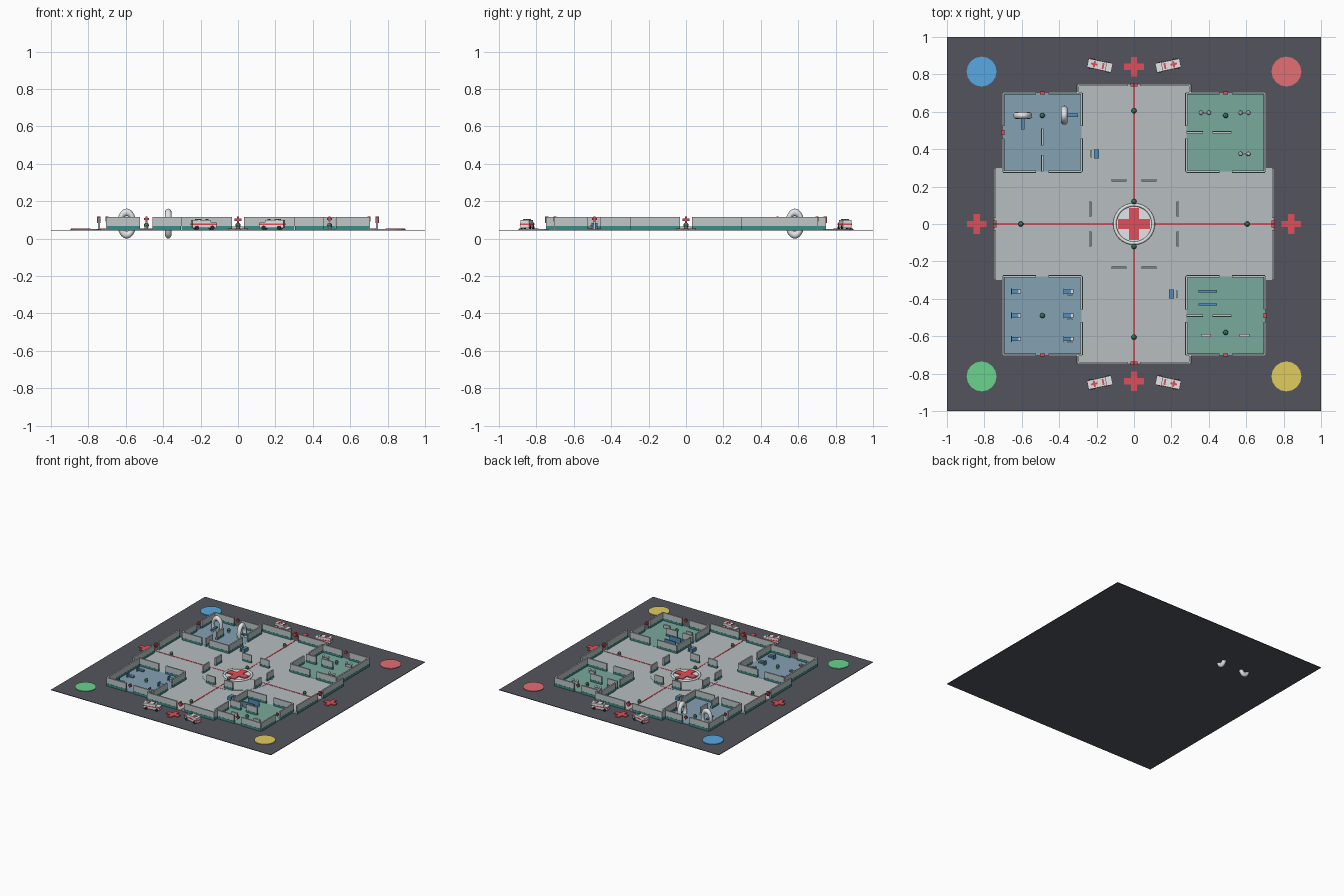
import bpy, bmesh, math
from mathutils import Matrix, Vector

if "Cube" in bpy.data.objects:
    bpy.data.objects.remove(bpy.data.objects["Cube"])

def material(name, r, g, b):
    m = bpy.data.materials.new(name)
    m.diffuse_color = tuple((c / 255) ** 2.2 for c in (r, g, b)) + (1,)
    m.use_nodes = True
    m.node_tree.nodes["Principled BSDF"].inputs["Base Color"].default_value = m.diffuse_color
    return m

DARK = material("asphalt", 84, 86, 94)
FLOOR = material("pale_floor", 182, 188, 190)
WHITE = material("white", 225, 228, 230)
WALL = material("wall_grey", 190, 198, 198)
TEAL = material("teal", 60, 140, 135)
BLUE_F = material("blue_floor", 132, 160, 178)
GREEN_F = material("green_floor", 120, 168, 155)
RED = material("red", 222, 80, 90)
BLUE = material("blue", 85, 140, 185)
LEAF = material("leaf", 70, 130, 105)
BLACK = material("rubber", 45, 47, 52)
G = 0.047          # ground top
F = 0.051          # floor top
TOP = 0.115        # wall top

def box(bm, x0, x1, y0, y1, z0, z1, mat=Matrix()):
    c = Vector(((x0 + x1) / 2, (y0 + y1) / 2, (z0 + z1) / 2))
    bmesh.ops.create_cube(bm, size=1, matrix=mat @ Matrix.Translation(c) @ Matrix.Diagonal((x1 - x0, y1 - y0, z1 - z0, 1)))

def cyl(bm, x, y, z0, z1, r, n=12, r2=None, mat=Matrix()):
    bmesh.ops.create_cone(bm, cap_ends=True, segments=n, radius1=r, radius2=r if r2 is None else r2,
                          depth=z1 - z0, matrix=mat @ Matrix.Translation((x, y, (z0 + z1) / 2)))

def ball(bm, x, y, z, r):
    bmesh.ops.create_icosphere(bm, subdivisions=2, radius=r, matrix=Matrix.Translation((x, y, z)))

def cross(bm, mat, s, w, t):
    # plus-shaped slab in the local xy plane
    for a, b in ((s, w), (w, s)):
        box(bm, -a / 2, a / 2, -b / 2, b / 2, -t / 2, t / 2, mat)

def make(name, mat, build):
    bm = bmesh.new()
    build(bm)
    me = bpy.data.meshes.new(name)
    bm.to_mesh(me)
    bm.free()
    me.materials.append(mat)
    ob = bpy.data.objects.new(name, me)
    bpy.context.collection.objects.link(ob)
    return ob

def boxes(name, mat, rows):
    return make(name, mat, lambda bm: [box(bm, *r) for r in rows])

T = Matrix.Translation
R = Matrix.Rotation
QUADS = [(sx, sy) for sx in (-1, 1) for sy in (-1, 1)]

# Ground, corridor floors, room floors
boxes("ground", DARK, [(-1, 1, -1, 1, 0.043, G)])
boxes("corridor_floor", FLOOR, [(-.3, .3, -.745, .745, G, .05), (-.745, -.3, -.3, .3, G, .05), (.3, .745, -.3, .3, G, .05)])
for sx, side, mat in ((-1, "left", BLUE_F), (1, "right", GREEN_F)):
    boxes(side + "_room_floors", mat, [(sx * .49 - .21, sx * .49 + .21, sy * .49 - .21, sy * .49 + .21, G, F) for sy in (-1, 1)])

# Coloured corner pads
for name, x, y, c in (("blue", -1, 1, (88, 168, 225)), ("red", 1, 1, (226, 110, 115)),
                      ("green", -1, -1, (105, 210, 140)), ("yellow", 1, -1, (225, 203, 95))):
    make(name + "_corner_pad", material(name + "_pad", *c), lambda bm: cyl(bm, x * .815, y * .815, G, .052, .08, 16))

# Centre lobby
make("lobby_disc", FLOOR, lambda bm: cyl(bm, 0, 0, G, .052, .265, 32))
boxes("guide_lines", RED, [(-.74, -.1, -.005, .005, F, .053), (.1, .74, -.005, .005, F, .053),
                           (-.005, .005, -.74, -.1, F, .053), (-.005, .005, .1, .74, F, .053)])
make("emblem_disc", WHITE, lambda bm: cyl(bm, 0, 0, F, .055, .1, 32))
make("lobby_cross", RED, lambda bm: cross(bm, T((0, 0, .057)), .17, .052, .008))
bpy.ops.mesh.primitive_torus_add(major_radius=.103, minor_radius=.009, major_segments=32, minor_segments=8, location=(0, 0, .055))
ring = bpy.context.object
ring.name = "lobby_ring"
ring.data.materials.append(WHITE)
bpy.ops.object.shade_smooth()

# Walls: runs as (axis, fixed coordinate, start, end)
runs = []
def gapped(axis, c, a, b, mid, gap=True):
    runs.extend([(axis, c, a, mid - .033), (axis, c, mid + .033, b)] if gap else [(axis, c, a, b)])

for sx, sy in QUADS:
    lo_x, hi_x = sorted((sx * .28, sx * .70))
    lo_y, hi_y = sorted((sy * .28, sy * .70))
    for d in (.28, .70):
        gapped("x", sy * d, lo_x, hi_x, sx * .49)
        gapped("y", sx * d, lo_y, hi_y, sy * .49, d < .5 or sx * sy < 0)
    runs.append(("y", sx * .3, *sorted((sy * .70, sy * .745))))
for s in (-1, 1):
    gapped("x", s * .743, -.3, .3, 0)
    gapped("y", s * .743, -.3, .3, 0)
    for t in (-1, 1):                       # lobby screens
        a, b = sorted((t * .04, t * .12))
        runs += [("x", s * .235, a, b), ("y", s * .235, a, b)]
# inner partitions
runs += [("y", -.49, .28, .37), ("y", -.49, .42, .51)]
for y in (.49, -.49):
    runs += [("x", y, .28, .37), ("x", y, .42, .52)]

def wall_rows(t, z0, z1):
    return [(a, b, c - t, c + t, z0, z1) if ax == "x" else (c - t, c + t, a, b, z0, z1) for ax, c, a, b in runs]

boxes("walls", WALL, wall_rows(.0055, G, TOP))
boxes("wall_skirting", TEAL, wall_rows(.0065, G, .068))

# Red crosses above doors and flat crosses outside
def door_crosses(bm):
    for s in (-1, 1):
        cross(bm, T((0, s * .745, .101)) @ R(math.pi / 2, 4, "X"), .036, .013, .018)
        cross(bm, T((s * .745, 0, .101)) @ R(math.pi / 2, 4, "Y"), .036, .013, .018)
        cross(bm, T((s * .70, -s * .49, .104)) @ R(math.pi / 2, 4, "Y"), .026, .01, .016)
        for t in (-1, 1):
            cross(bm, T((s * .49, t * .70, .104)) @ R(math.pi / 2, 4, "X"), .026, .01, .016)
make("door_crosses", RED, door_crosses)
make("ground_crosses", RED, lambda bm: [cross(bm, T((x, y, .049)), .105, .034, .008)
                                        for x, y in ((0, .84), (0, -.84), (.84, 0), (-.84, 0))])

# Potted plants
plants = [(.605, 0), (-.605, 0), (0, .605), (0, -.605), (0, .12), (0, -.12),
          (-.49, .58), (.49, .58), (-.49, -.49), (.49, -.58)]
make("plant_pots", WHITE, lambda bm: [cyl(bm, x, y, F, .066, .009, 10, .012) for x, y in plants])
make("plant_leaves", LEAF, lambda bm: [ball(bm, x, y, .071, .014) for x, y in plants])

# Scanner rooms: tall oval rings with sliding beds
for i, (x, y, rz) in enumerate(((-.595, .58, 0), (-.373, .582, math.pi / 2))):
    bpy.ops.mesh.primitive_torus_add(major_radius=.06, minor_radius=.02, major_segments=32, minor_segments=12,
                                     location=(x, y, .08), rotation=(math.pi / 2, 0, rz))
    ob = bpy.context.object
    ob.name = "scanner_ring_%d" % (i + 1)
    ob.scale = (.63, 1, .88)
    ob.data.materials.append(WHITE)
    bpy.ops.object.shade_smooth()
boxes("scanner_beds", BLUE, [(-.604, -.586, .505, .58, .066, .074), (-.373, -.3, .573, .591, .066, .074)])
boxes("scanner_bed_legs", WHITE, [(-.6, -.59, .515, .56, F, .066), (-.35, -.31, .577, .587, F, .066)])

# Ward beds: frame, headboard, pillow
beds = [(s, s * .14 - .49, y) for s in (-1, 1) for y in (-.36, -.49, -.615)]
boxes("ward_beds", BLUE, [(x - .026, x + .026, y - .011, y + .011, .058, .07) for s, x, y in beds]
      + [(x - .028, x - .023, y - .016, y + .016, F, .083) for s, x, y in beds])
boxes("ward_pillows", WHITE, [(x + .012, x + .024, y - .009, y + .009, .07, .075) for s, x, y in beds])
boxes("bedside_tables", WALL, [(x - .005, x + .02, y - .022, y - .014, F, .072) for s, x, y in beds if s > 0])

# Laboratory shelves and benches
boxes("shelves", BLUE, [(.345, .445, y - .006, y + .006, F, .095) for y in (-.36, -.43)])
boxes("benches", WALL, [(x - .027, x + .027, -.603, -.588, F, .078) for x in (.385, .59)])

# Treatment tables with twin round lamps
spots = [(.38, .595), (.59, .595), (.59, .375)]
boxes("treatment_tables", WALL, [(x - .025, x + .025, y - .005, y + .005, F, .072) for x, y in spots])
lamps = make("treatment_lamps", WHITE, lambda bm: [ball(bm, x + s * .021, y, .078, .012) for x, y in spots for s in (-1, 1)])

# Reception desks with screens
boxes("reception_desks", BLUE, [(s * .2 - .014, s * .2 + .014, -s * .375 - .024, -s * .375 + .024, F, .08) for s in (-1, 1)])
boxes("reception_chairs", WALL, [(s * .228 - .004, s * .228 + .004, -s * .375 - .02, -s * .375 + .02, F, .085) for s in (-1, 1)])

# Ambulances, each turned toward its entrance
def vans(fn):
    def build(bm):
        for sx, sy in QUADS:
            fn(bm, T((sx * .183, sy * .848, 0)) @ R(sx * sy * math.radians(12), 4, "Z"), sx)
    return build

def body(bm, m, s):
    a, b = sorted((-s * .035, s * .066))
    box(bm, a, b, -.024, .024, .056, .1, m)
    a, b = sorted((-s * .066, -s * .035))
    box(bm, a, b, -.023, .023, .056, .085, m)

def trim(bm, m, s):
    box(bm, -.067, .067, -.0255, .0255, .073, .08, m)
    cross(bm, m @ T((s * .03, 0, .101)), .034, .011, .005)
    box(bm, -s * .018 - .005, -s * .018 + .005, -.016, .016, .1, .106, m)

def wheels(bm, m, s):
    for x in (-.042, .042):
        for y in (-.023, .023):
            cyl(bm, 0, 0, -.004, .004, .011, 12, mat=m @ T((x, y, .058)) @ R(math.pi / 2, 4, "X"))

make("ambulance_bodies", WHITE, vans(body))
make("ambulance_trim", RED, vans(trim))
make("ambulance_wheels", BLACK, vans(wheels))
